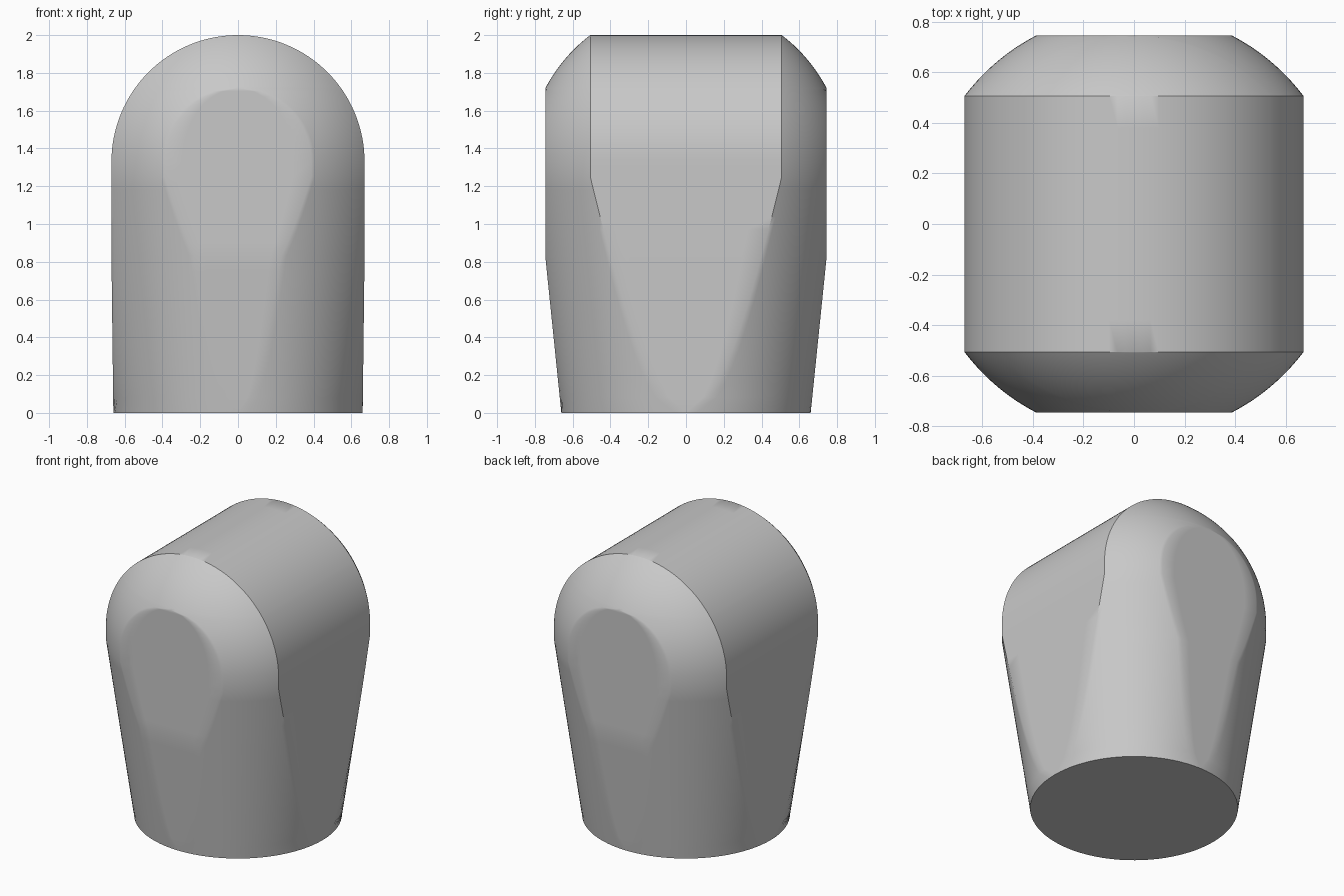
import bpy, bmesh
from math import sin, cos, atan2, sqrt, pi, radians

old = bpy.data.objects.get("Cube")
if old:
    bpy.data.objects.remove(old, do_unlink=True)

BASE_R, ARCH_R, DOME_R, FLAT_Y = 0.66, 0.67, 0.84, 0.745
CENTRE_Z, CONE_TOP, BEND_Z = 1.33, 1.25, 0.83
FLAT_STEPS, ARC_STEPS = 4, 20


def limits(z):
    """Round radius and the half widths of the side and front flats at height z."""
    dz = max(0, z - CENTRE_Z)
    rise = min(1, z / CONE_TOP)
    r = sqrt((BASE_R + (DOME_R - BASE_R) * rise) ** 2 - dz * dz)
    bend = min(1, z / BEND_Z)
    x = sqrt(max(0, (BASE_R + (ARCH_R - BASE_R) * bend) ** 2 - dz * dz))
    y = min(r, BASE_R + (FLAT_Y - BASE_R) * bend)
    return r, min(r, x), y


def quadrant(z):
    """Quarter section: side flat, round corner, front flat."""
    r, x, y = limits(z)
    ay = sqrt(max(0, r * r - x * x))
    bx = sqrt(max(0, r * r - y * y))
    a0, a1 = atan2(ay, x), atan2(y, bx)
    pts = [(x, ay * i / FLAT_STEPS) for i in range(FLAT_STEPS)]
    for i in range(ARC_STEPS + 1):
        a = a0 + (a1 - a0) * i / ARC_STEPS
        pts.append((r * cos(a), r * sin(a)))
    pts += [(bx * (1 - i / FLAT_STEPS), y) for i in range(1, FLAT_STEPS + 1)]
    return pts


def section(z):
    q = quadrant(z)
    left = q + [(-x, y) for x, y in q[-2::-1]]
    return left + [(x, -y) for x, y in left[-2:0:-1]]


# Heights: tapered lower body, then the arched top
heights = [BEND_Z * i / 10 for i in range(11)]
heights += [BEND_Z + (CONE_TOP - BEND_Z) * i / 6 for i in range(1, 7)]
heights += [CENTRE_Z + ARCH_R * sin(pi / 2 * i / 32) for i in range(33)]
heights.append(CENTRE_Z + sqrt(DOME_R ** 2 - FLAT_Y ** 2))
heights.sort()

# Body shell
bm = bmesh.new()
rings = [[bm.verts.new((x, y, z)) for x, y in section(z)] for z in heights]
for low, high in zip(rings, rings[1:]):
    n = len(low)
    for i in range(n):
        j = (i + 1) % n
        bm.faces.new((low[i], low[j], high[j], high[i]))
bm.faces.new(rings[0][::-1])
bmesh.ops.remove_doubles(bm, verts=bm.verts[:], dist=0.0003)
bmesh.ops.recalc_face_normals(bm, faces=bm.faces[:])

mesh = bpy.data.meshes.new("rounded_body")
bm.to_mesh(mesh)
bm.free()
body = bpy.data.objects.new("rounded_body", mesh)
bpy.context.collection.objects.link(body)

# Plain grey finish
grey = bpy.data.materials.new("plain_grey")
grey.use_nodes = True
colour = (0.58, 0.58, 0.58, 1)
grey.diffuse_color = colour
for node in grey.node_tree.nodes:
    if node.type == "BSDF_PRINCIPLED":
        node.inputs["Base Color"].default_value = colour
mesh.materials.append(grey)

# Smooth shading that keeps the arch and base edges crisp
bpy.ops.object.select_all(action="DESELECT")
body.select_set(True)
bpy.context.view_layer.objects.active = body
bpy.ops.object.shade_smooth_by_angle(angle=radians(35))
